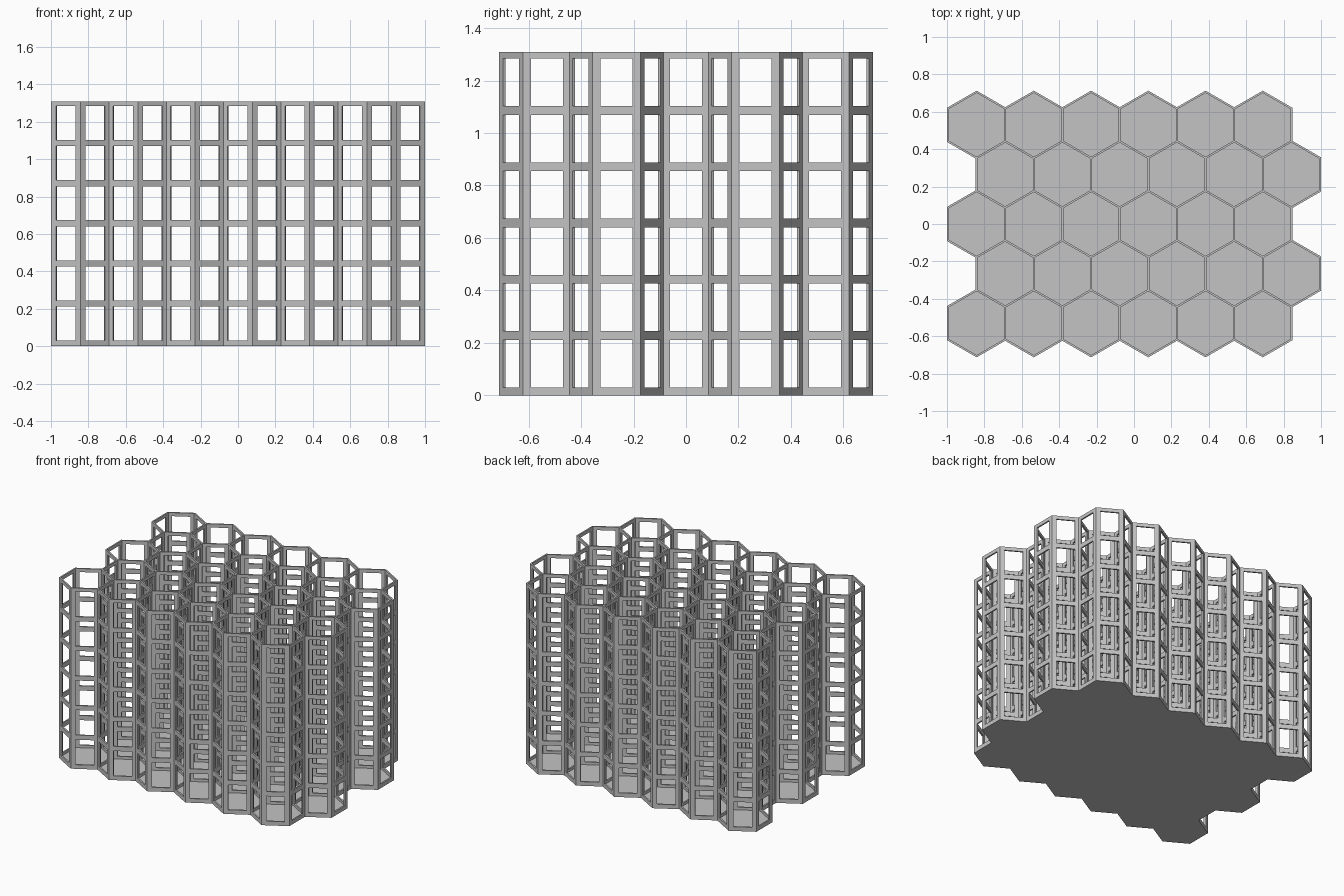
import bpy, bmesh, math
from mathutils import Vector

if "Cube" in bpy.data.objects:
    bpy.data.objects.remove(bpy.data.objects["Cube"], do_unlink=True)

PITCH, WALL, HEIGHT = 0.306, 0.0106, 1.309
SIDE = PITCH / math.sqrt(3)
COLS, ROWS, FLOORS = 6, 5, 6
STEP, WINDOW_H, WINDOW_W, SILL = 0.2145, 0.181, 0.121, 0.030

grey = bpy.data.materials.new("light_grey")
grey.use_nodes = True
colour = (0.55, 0.55, 0.55, 1)
grey.diffuse_color = colour
grey.node_tree.nodes["Principled BSDF"].inputs["Base Color"].default_value = colour


def make_object(name, bm):
    mesh = bpy.data.meshes.new(name)
    bm.to_mesh(mesh)
    bm.free()
    mesh.materials.append(grey)
    obj = bpy.data.objects.new(name, mesh)
    bpy.context.collection.objects.link(obj)
    return obj


def hexagon(bm, centre, radius, z=0.0):
    """Six-sided face with points toward front and back."""
    ring = []
    for k in range(6):
        a = math.radians(30 + 60 * k)
        ring.append(bm.verts.new((centre[0] + radius * math.cos(a),
                                  centre[1] + radius * math.sin(a), z)))
    return bm.faces.new(ring)


def extrude_up(bm, depth):
    result = bmesh.ops.extrude_face_region(bm, geom=bm.faces[:], use_keep_orig=True)
    moved = [g for g in result["geom"] if isinstance(g, bmesh.types.BMVert)]
    bmesh.ops.translate(bm, verts=moved, vec=(0, 0, depth))
    bmesh.ops.recalc_face_normals(bm, faces=bm.faces[:])


# Floor plate: staggered rows of joined hexagons
floor = bmesh.new()
for row in range(ROWS):
    for col in range(COLS):
        x = (col - (COLS - 0.5) / 2 + 0.5 * (row % 2)) * PITCH
        y = (row - (ROWS - 1) / 2) * SIDE * 1.5
        hexagon(floor, (x, y), SIDE)
bmesh.ops.remove_doubles(floor, verts=floor.verts[:], dist=0.001)
corners = [v.co.copy() for v in floor.verts]
sides = [(e.verts[0].co.copy(), e.verts[1].co.copy()) for e in floor.edges]
extrude_up(floor, WALL)
make_object("floor_plate", floor)

# Slim posts where the walls meet
posts = bmesh.new()
for c in corners:
    hexagon(posts, c, WALL / math.sqrt(3))
extrude_up(posts, HEIGHT)
make_object("corner_posts", posts)

# Wall panels: one per cell side, each with a column of windows
levels = [0.0]
for i in range(FLOORS):
    levels += [SILL + STEP * i, SILL + STEP * i + WINDOW_H]
levels.append(HEIGHT)
stile = (1 - WINDOW_W / SIDE) / 2
stops = [0.0, stile, 1 - stile, 1.0]

walls = bmesh.new()
for a, b in sides:
    grid = [[walls.verts.new(a.lerp(b, s) + Vector((0, 0, z))) for s in stops]
            for z in levels]
    for r in range(len(levels) - 1):
        for c in range(3):
            if c == 1 and r % 2 == 1:
                continue  # window opening
            walls.faces.new((grid[r][c], grid[r][c + 1],
                             grid[r + 1][c + 1], grid[r + 1][c]))
wall_obj = make_object("window_walls", walls)
thicken = wall_obj.modifiers.new("wall_thickness", "SOLIDIFY")
thicken.thickness = WALL
thicken.offset = 0
